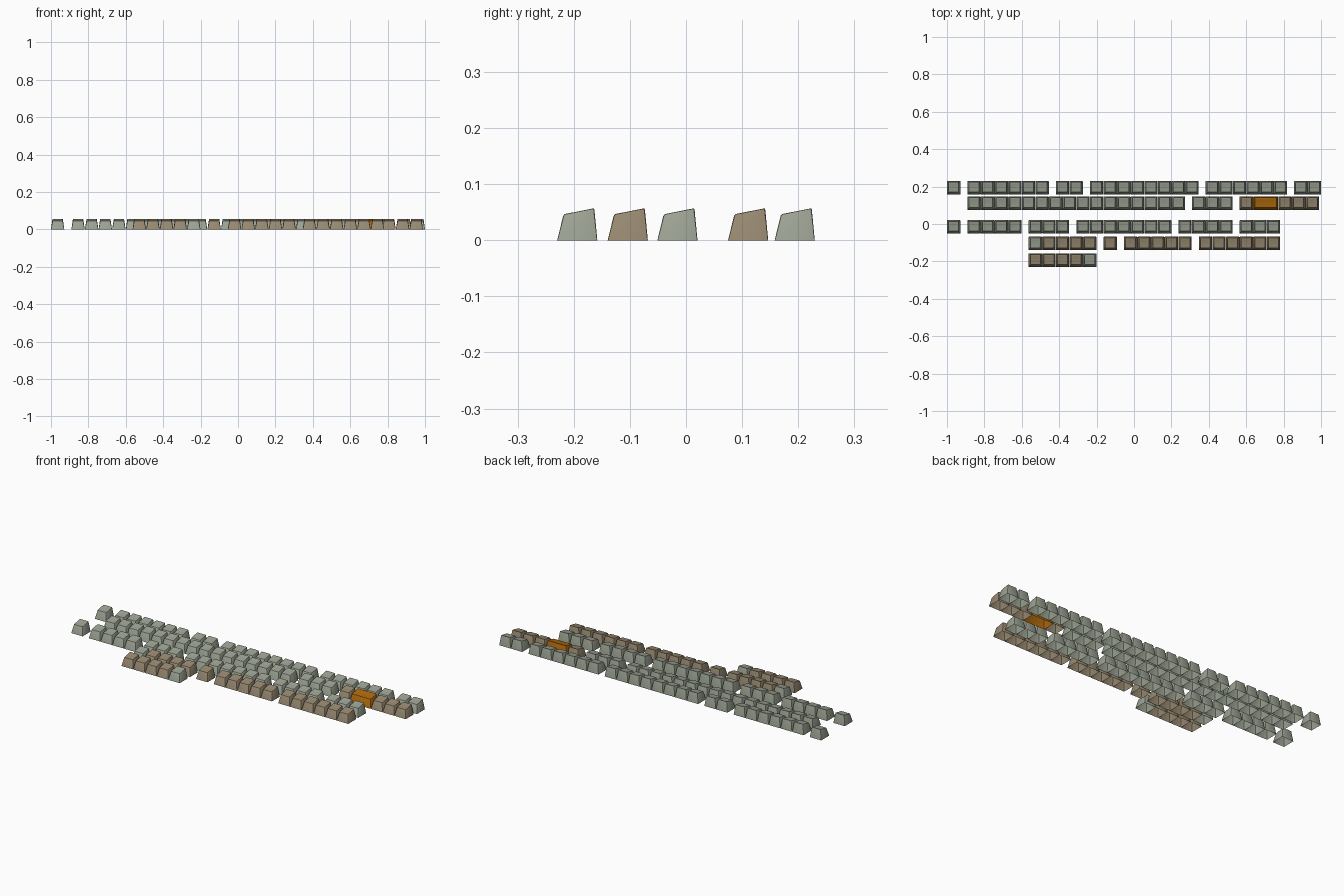
import bpy, bmesh, math

if "Cube" in bpy.data.objects:
    bpy.data.objects.remove(bpy.data.objects["Cube"])

PITCH, W, D = 0.07277, 0.0715, 0.0715


def material(name, rgb):
    m = bpy.data.materials.new(name)
    m.diffuse_color = (*rgb, 1)
    m.use_nodes = True
    m.node_tree.nodes["Principled BSDF"].inputs["Base Color"].default_value = m.diffuse_color
    return m


GREY = material("grey green", (0.33, 0.36, 0.29))
TAN = material("tan brown", (0.31, 0.25, 0.165))
ORANGE = material("dark orange", (0.42, 0.14, 0.004))


def rounded_loop(bm, x0, x1, y0, y1, r, height):
    """Ring of vertices round a rectangle, two segments per corner."""
    ring = []
    corners = [(x1 - r, y1 - r), (x0 + r, y1 - r), (x0 + r, y0 + r), (x1 - r, y0 + r)]
    for i, (cx, cy) in enumerate(corners):
        for k in range(3):
            a = math.pi / 2 * (i + k / 2)
            x, y = cx + r * math.cos(a), cy + r * math.sin(a)
            ring.append(bm.verts.new((x, y, height(y))))
    return ring


def add_key(bm, x, y, w):
    """Hollow, open-bottomed keycap with sloped sides and a tilted, dished top."""
    def top(drop):
        return lambda yy: 0.0465 + 0.0105 * (yy - y - 0.012) / (D - 0.018) - drop
    # side inset, front inset, back inset, corner radius, height rule
    levels = [(0, 0, 0, 0.002, lambda yy: 0.0),
              (0.0078, 0.0105, 0.0052, 0.004, top(0.003)),
              (0.0088, 0.0125, 0.0060, 0.004, top(0.0006)),
              (0.0105, 0.0150, 0.0075, 0.004, top(0.0)),
              (0.0190, 0.0240, 0.0170, 0.004, top(0.0016))]
    rings = [rounded_loop(bm, x + s, x + w - s, y + f, y + D - b, r, h)
             for s, f, b, r, h in levels]
    n = len(rings[0])
    for a, b in zip(rings, rings[1:]):
        for i in range(n):
            j = (i + 1) % n
            bm.faces.new((a[i], a[j], b[j], b[i]))
    bm.faces.new(rings[-1])


def key_group(name, y, start, count, mat, width=W):
    bm = bmesh.new()
    for k in range(count):
        add_key(bm, -1 + (start + k) * PITCH, y, width)
    me = bpy.data.meshes.new(name)
    bm.to_mesh(me)
    bm.free()
    me.materials.append(mat)
    ob = bpy.data.objects.new(name, me)
    bpy.context.collection.objects.link(ob)
    bpy.ops.object.select_all(action='DESELECT')
    ob.select_set(True)
    bpy.context.view_layer.objects.active = ob
    bpy.ops.object.shade_smooth_by_angle(angle=math.radians(30))


# rows from back to front: (y of front edge, [(start in key units, count, colour)])
ROWS = [
    (0.158, [(0, 1, GREY), (1.5, 6, GREY), (8, 2, GREY), (10.5, 8, GREY),
             (19, 6, GREY), (25.5, 2, GREY)]),
    (0.075, [(1.5, 16, GREY), (18, 3, GREY), (21.5, 1, TAN), (24.35, 3, TAN)]),
    (-0.051, [(0, 1, GREY), (1.5, 4, GREY), (6, 3, GREY), (9.5, 7, GREY),
              (17, 4, GREY), (21.5, 3, GREY)]),
    (-0.1395, [(6, 1, GREY), (7, 4, TAN), (11.5, 1, TAN), (13, 5, TAN), (18.5, 6, TAN)]),
    (-0.2295, [(6, 4, TAN), (10, 1, GREY)]),
]
for r, (y, groups) in enumerate(ROWS, 1):
    for g, (start, count, mat) in enumerate(groups, 1):
        key_group(f"row_{r}_keys_{g}", y, start, count, mat)

# wide accent key in the second row
key_group("wide_orange_key", 0.075, 22.5, 1, ORANGE, 1.85 * PITCH - 0.0013)
